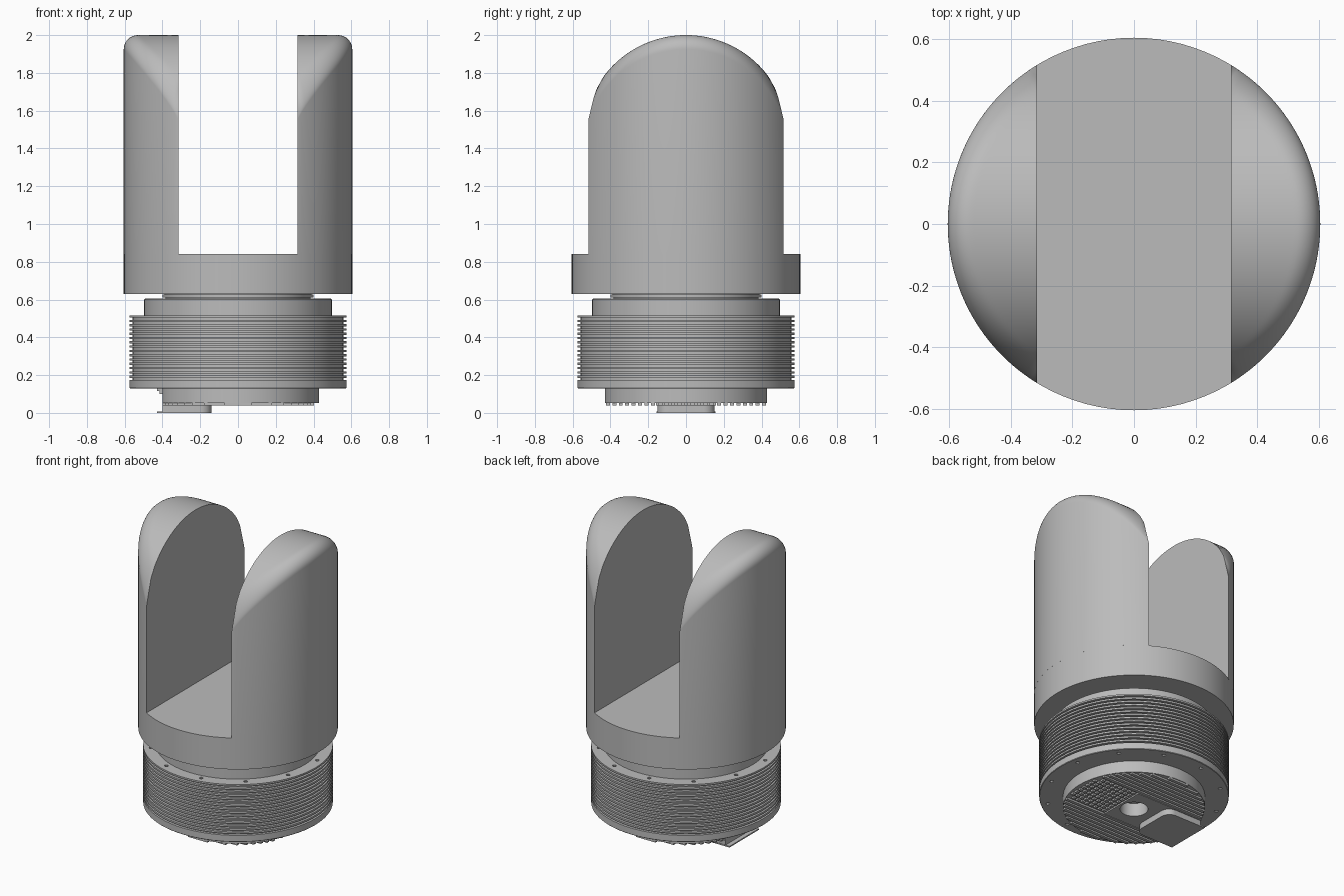
import bpy, bmesh
from math import sin, cos, pi, sqrt, acos, radians

if "Cube" in bpy.data.objects:
    bpy.data.objects.remove(bpy.data.objects["Cube"])

grey = bpy.data.materials.new("plain grey")
grey.use_nodes = True
grey.diffuse_color = (0.5, 0.5, 0.5, 1)
grey.node_tree.nodes["Principled BSDF"].inputs["Base Color"].default_value = (0.5, 0.5, 0.5, 1)


def finish(name, bm):
    bmesh.ops.remove_doubles(bm, verts=bm.verts, dist=1e-5)
    bmesh.ops.recalc_face_normals(bm, faces=bm.faces)
    mesh = bpy.data.meshes.new(name)
    bm.to_mesh(mesh)
    bm.free()
    mesh.materials.append(grey)
    obj = bpy.data.objects.new(name, mesh)
    bpy.context.collection.objects.link(obj)
    return obj


def activate(obj):
    bpy.ops.object.select_all(action='DESELECT')
    obj.select_set(True)
    bpy.context.view_layer.objects.active = obj


def smooth(obj):
    activate(obj)
    bpy.ops.object.shade_smooth_by_angle(angle=radians(30))


def lathe(name, profile, n=72):
    """Revolve (radius, z) points, capping both ends."""
    bm = bmesh.new()
    rings = [[bm.verts.new((r * cos(2 * pi * i / n), r * sin(2 * pi * i / n), z))
              for i in range(n)] for r, z in profile]
    for a, b in zip(rings, rings[1:]):
        for i in range(n):
            j = (i + 1) % n
            bm.faces.new((a[i], a[j], b[j], b[i]))
    bm.faces.new(rings[0][::-1])
    bm.faces.new(rings[-1])
    return finish(name, bm)


def add_prism(bm, outline, z0, z1):
    low = [bm.verts.new((x, y, z0)) for x, y in outline]
    high = [bm.verts.new((x, y, z1)) for x, y in outline]
    bm.faces.new(low[::-1])
    bm.faces.new(high)
    for i in range(len(low)):
        j = (i + 1) % len(low)
        bm.faces.new((low[i], low[j], high[j], high[i]))


def box(bm, x0, x1, y0, y1, z0, z1):
    add_prism(bm, [(x0, y0), (x1, y0), (x1, y1), (x0, y1)], z0, z1)


def circle(r, n=72, cx=0, cy=0):
    return [(cx + r * cos(2 * pi * i / n), cy + r * sin(2 * pi * i / n)) for i in range(n)]


def cut(obj, bm):
    cutter = finish("cutter", bm)
    cutter.hide_render = True
    mod = obj.modifiers.new("cut", 'BOOLEAN')
    mod.operation = 'DIFFERENCE'
    mod.solver = 'EXACT'
    mod.object = cutter
    activate(obj)
    bpy.ops.object.modifier_apply(modifier=mod.name)
    bpy.data.objects.remove(cutter)


R, SLOT, FLOOR = 0.605, 0.315, 0.84

# Yoke base
smooth(lathe("yoke_base", [(R, 0.63), (R, FLOOR)], 96))


# Yoke arms: arched tops with a rounded outer edge
def arm_top(r, angle):
    arch, fillet = 0.545, 0.075
    z = 2 - arch + sqrt(arch ** 2 - min(arch, r * sin(angle)) ** 2)
    over = max(0, min(1, (r - R + fillet) / fillet))
    return z - fillet * (1 - sqrt(1 - over * over))


def arm(name, side):
    bm = bmesh.new()
    limit, cols, steps = acos(SLOT / R), 48, 24
    loops = []
    for i in range(cols + 1):
        a = limit * (2 * i / cols - 1)
        inner = SLOT / cos(a)
        radii = [inner + (R - inner) * sin(pi / 2 * k / steps) for k in range(steps + 1)]
        pts = [(inner, FLOOR)] + [(r, arm_top(r, a)) for r in radii] + [(R, FLOOR)]
        loops.append([bm.verts.new((side * r * cos(a), r * sin(a), z)) for r, z in pts])
    for p, q in zip(loops, loops[1:]):
        for k in range(len(p)):
            m = (k + 1) % len(p)
            bm.faces.new((p[k], p[m], q[m], q[k]))
    smooth(finish(name, bm))


arm("left_arm", 1)
arm("right_arm", -1)

# Neck and shoulder
smooth(lathe("neck", [(0.385, 0.6), (0.385, 0.612), (0.4, 0.612), (0.4, 0.626),
                      (0.39, 0.626), (0.39, 0.632)]))
smooth(lathe("shoulder", [(0.497, 0.51), (0.497, 0.6), (0.492, 0.605)]))

# Finned drum with flanges and a ring of bolt holes
profile = [(0.572, 0.13), (0.575, 0.133), (0.575, 0.175)]
fins, pitch = 15, 0.0227
for i in range(fins):
    z = 0.175 + i * pitch
    profile += [(0.558, z), (0.558, z + 0.011), (0.575, z + 0.011), (0.575, z + pitch)]
profile[-1] = (0.575, 0.515)
drum = lathe("finned_drum", profile)
bm = bmesh.new()
for i in range(12):
    a = radians(30 * i + 10)
    add_prism(bm, circle(0.012, 10, 0.53 * cos(a), 0.53 * sin(a)), 0.1, 0.55)
cut(drum, bm)
smooth(drum)

# Foot: disc with one flat side and a central bore
BORE, FLAT, FOOT_R = 0.085, -0.4, 0.43
bm = bmesh.new()
add_prism(bm, [(max(x, FLAT), y) for x, y in circle(FOOT_R)], 0.052, 0.131)
foot = finish("foot", bm)
bm = bmesh.new()
add_prism(bm, circle(BORE, 32), 0, 0.128)
cut(foot, bm)
smooth(foot)

# Stepped ledge on the flat side
bm = bmesh.new()
for reach, z in ((-0.415, 0.1), (-0.43, 0.115)):
    box(bm, reach, FLAT + 0.01, -0.1, 0.1, z, 0.131)
finish("foot_ledge", bm)

# Grip ribs on both sides of the sole, with square studs between them
bm = bmesh.new()
BAND, rib_pitch, rib = 0.16, 0.034, 0.021
for side in (-1, 1):
    for k in range(8):
        y = BAND + 0.005 + k * rib_pitch
        reach = sqrt(FOOT_R ** 2 - (y + rib) ** 2)
        y0, y1 = sorted((side * y, side * (y + rib)))
        box(bm, max(-reach, FLAT), reach, y0, y1, 0.04, 0.053)
for i in range(9):
    for k in range(-4, 5):
        x, y = 0.11 + i * rib_pitch, k * rib_pitch
        if x * x + y * y < 0.4 ** 2:
            box(bm, x, x + rib, y - rib / 2, y + rib / 2, 0.04, 0.053)
finish("grip_ribs", bm)

# Plain sole plate around the bore
bm = bmesh.new()
box(bm, FLAT, 0.1, -BAND, BAND, 0.04, 0.053)
sole = finish("sole_plate", bm)
bm = bmesh.new()
add_prism(bm, circle(BORE, 32), 0, 0.1)
cut(sole, bm)
smooth(sole)


# Side pad with rounded inner corners, and its thin bottom plate
def pad(name, x0, x1, half, z0, z1):
    r = 0.06
    corner = [(x1 - r + r * cos(pi / 2 * i / 8), half - r + r * sin(pi / 2 * i / 8))
              for i in range(9)]
    outline = [(x0, -half)] + [(x, -y) for x, y in reversed(corner)] + corner + [(x0, half)]
    bm = bmesh.new()
    add_prism(bm, outline, z0, z1)
    smooth(finish(name, bm))


pad("pad_block", FLAT, -0.14, 0.152, 0.008, 0.041)
pad("pad_plate", -0.43, -0.14, 0.155, 0, 0.008)
